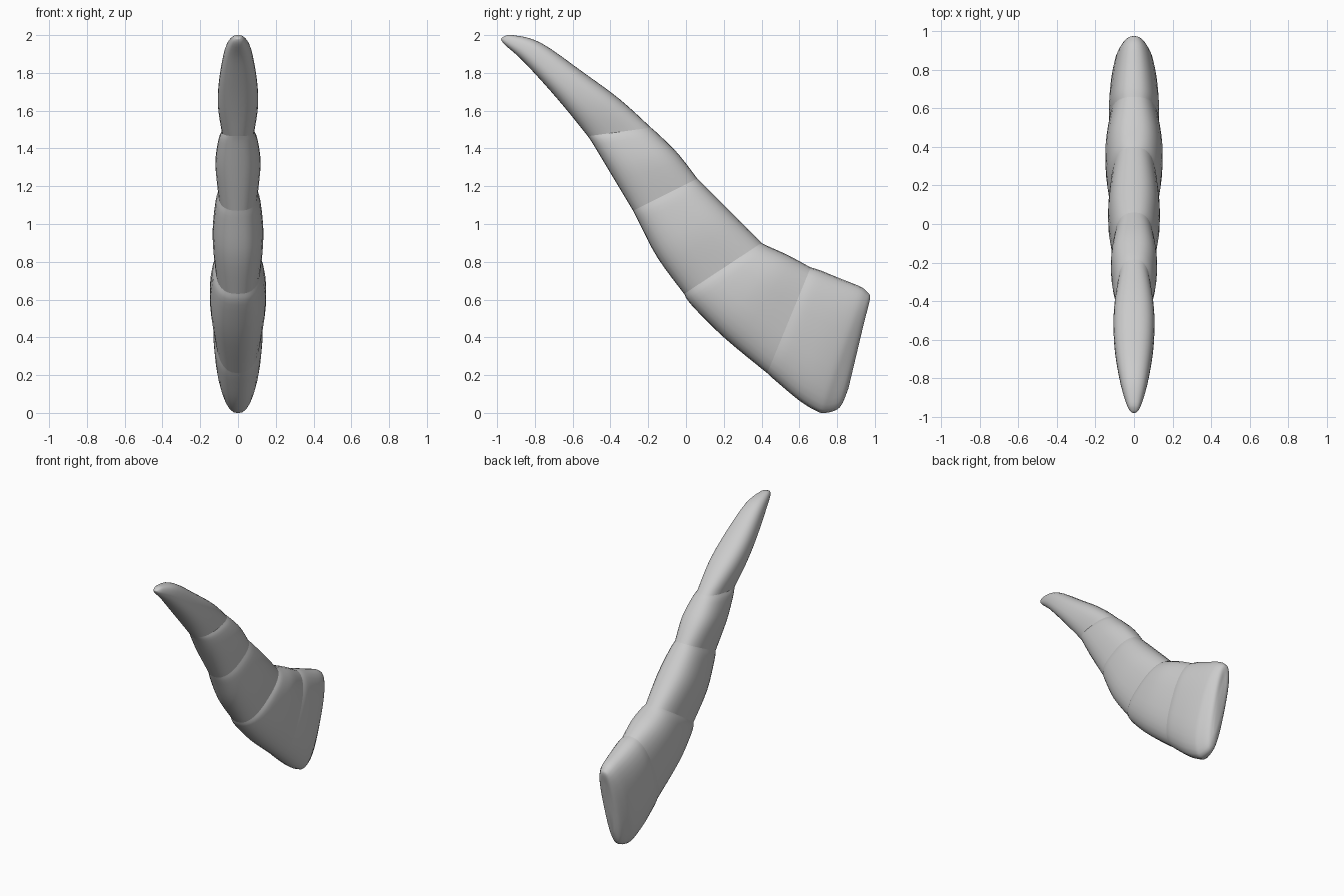
import bpy
import bmesh
import math
from mathutils import Vector

cube = bpy.data.objects.get("Cube")
if cube:
    bpy.data.objects.remove(cube, do_unlink=True)

# Each segment runs from tip to base; a station is
# (under edge y, z, upper edge y, z, half width)
SEGMENTS = [
    # curved tip
    [(-.98, 1.98, -.97, 1.99, .012), (-.96, 1.95, -.92, 2, .035),
     (-.87, 1.87, -.77, 1.96, .07), (-.74, 1.73, -.54, 1.8, .1),
     (-.62, 1.59, -.35, 1.66, .106), (-.52, 1.465, -.185, 1.51, .086)],
    # upper ring
    [(-.52, 1.465, -.185, 1.51, .086), (-.49, 1.42, -.14, 1.47, .104),
     (-.4, 1.27, -.04, 1.37, .12), (-.28, 1.07, .06, 1.24, .103)],
    # middle ring
    [(-.28, 1.07, .06, 1.24, .103), (-.25, 1.01, .11, 1.19, .12),
     (-.15, .82, .24, 1.06, .135), (-.01, .63, .4, .9, .118)],
    # lower ring
    [(-.01, .63, .4, .9, .118), (.03, .57, .44, .88, .138),
     (.2, .4, .54, .835, .149), (.43, .21, .66, .77, .125)],
    # rounded root
    [(.43, .21, .66, .77, .125), (.48, .165, .71, .755, .131),
     (.6, .065, .82, .71, .122), (.69, .01, .92, .67, .104),
     (.74, 0, .96, .64, .083), (.815, .03, .975, .61, .052),
     (.86, .13, .955, .53, .02)],
]
AROUND = 32
STEPS = 4
ROUNDNESS = 2.5


def spline(points):
    """Catmull-Rom interpolation through a list of stations."""
    padded = [points[0]] + points + [points[-1]]
    out = []
    for a, b, c, d in zip(padded, padded[1:], padded[2:], padded[3:]):
        for i in range(STEPS):
            t = i / STEPS
            out.append([q + t * (r - p) / 2
                        + t * t * (p - 2.5 * q + 2 * r - s / 2)
                        + t ** 3 * (3 * q - p - 3 * r + s) / 2
                        for p, q, r, s in zip(a, b, c, d)])
    out.append(list(points[-1]))
    return out


def soft(value):
    """Squared-off circle coordinate, for flat sides with round edges."""
    return math.copysign(abs(value) ** (2 / ROUNDNESS), value)


def section(bm, station):
    ly, lz, uy, uz, width = station
    low, high = Vector((0, ly, lz)), Vector((0, uy, uz))
    centre, arm = (low + high) / 2, (high - low) / 2
    ring = []
    for i in range(AROUND):
        a = math.tau * i / AROUND
        side = Vector((width * soft(math.cos(a)), 0, 0))
        ring.append(bm.verts.new(centre + side + arm * soft(math.sin(a))))
    return ring


# Loft all segments into one skin, with a crease at every joint
bm = bmesh.new()
rings, joints = [], []
for segment in SEGMENTS:
    stations = spline(segment)
    if rings:
        joints.append(rings[-1])
        stations = stations[1:]
    rings += [section(bm, s) for s in stations]

for r0, r1 in zip(rings, rings[1:]):
    for i in range(AROUND):
        j = (i + 1) % AROUND
        bm.faces.new((r0[i], r0[j], r1[j], r1[i]))
bm.faces.new(rings[0])
bm.faces.new(rings[-1])
bmesh.ops.recalc_face_normals(bm, faces=bm.faces[:])
for face in bm.faces:
    face.smooth = True
for ring in joints:
    for i in range(AROUND):
        bm.edges.get((ring[i - 1], ring[i])).smooth = False

mesh = bpy.data.meshes.new("horn")
bm.to_mesh(mesh)
bm.free()
horn = bpy.data.objects.new("horn", mesh)
bpy.context.collection.objects.link(horn)

# Plain pale grey
grey = bpy.data.materials.new("pale grey")
grey.use_nodes = True
colour = (.6, .6, .6, 1)
grey.diffuse_color = colour
grey.node_tree.nodes["Principled BSDF"].inputs["Base Color"].default_value = colour
mesh.materials.append(grey)
